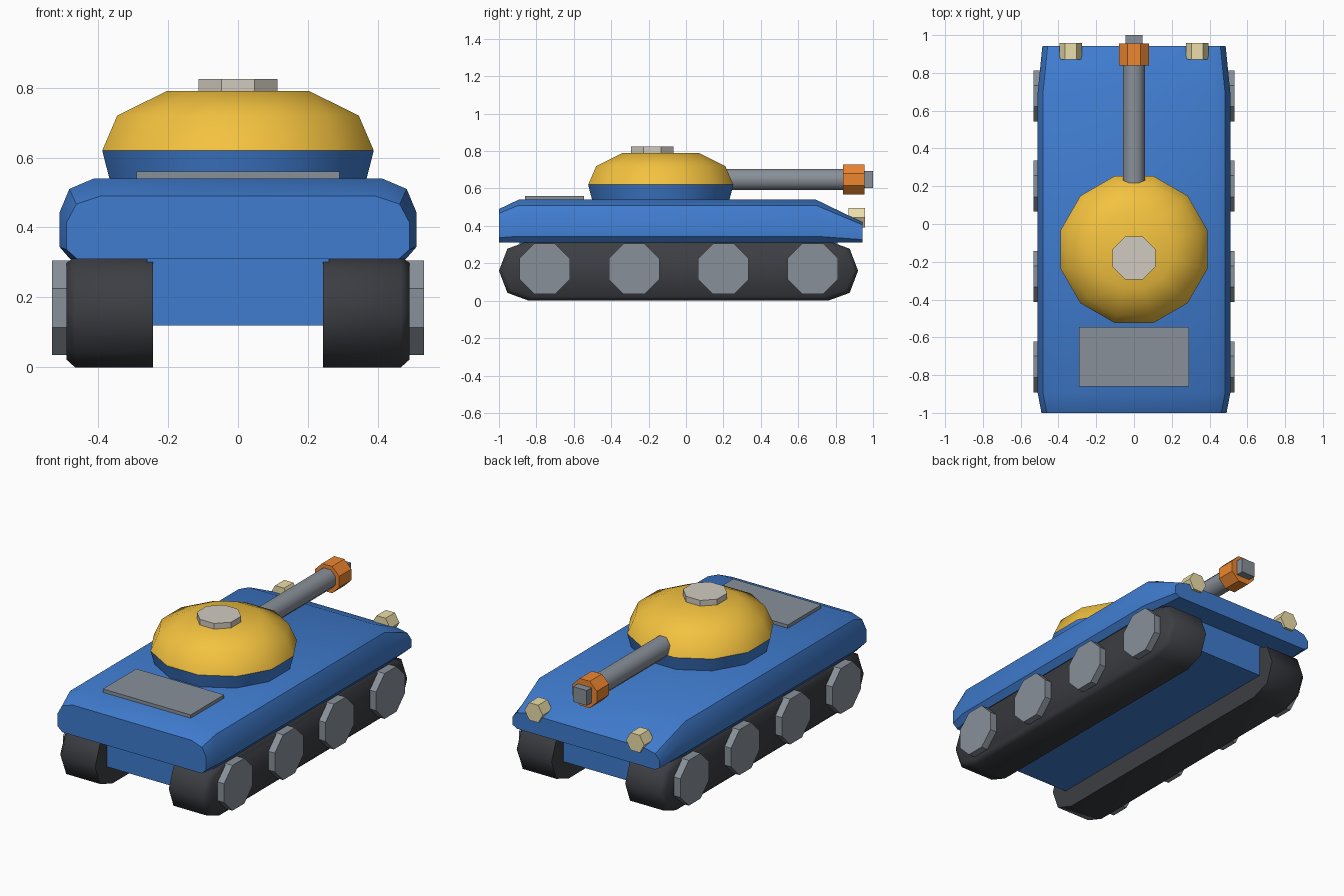
import bpy, bmesh, math

if "Cube" in bpy.data.objects:
    bpy.data.objects.remove(bpy.data.objects["Cube"])


def material(name, r, g, b):
    m = bpy.data.materials.new(name)
    m.diffuse_color = (r, g, b, 1)
    m.use_nodes = True
    m.node_tree.nodes["Principled BSDF"].inputs["Base Color"].default_value = m.diffuse_color
    return m


BLUE = material("blue", 0.05, 0.2, 0.62)
YELLOW = material("yellow", 0.9, 0.54, 0.05)
ORANGE = material("orange", 0.85, 0.24, 0.03)
DARK = material("dark", 0.045, 0.048, 0.056)
STEEL = material("steel", 0.25, 0.28, 0.32)
CREAM = material("cream", 0.83, 0.73, 0.4)
PALE = material("pale", 0.64, 0.6, 0.53)


def loft(name, rings, mat, angle=40):
    """Skin a list of equal-length point rings and cap both ends."""
    bm = bmesh.new()
    loops = [[bm.verts.new(p) for p in ring] for ring in rings]
    n = len(loops[0])
    for a, b in zip(loops, loops[1:]):
        for i in range(n):
            j = (i + 1) % n
            bm.faces.new((a[i], a[j], b[j], b[i]))
    bm.faces.new(loops[0])
    bm.faces.new(loops[-1])
    bmesh.ops.recalc_face_normals(bm, faces=bm.faces)
    mesh = bpy.data.meshes.new(name)
    bm.to_mesh(mesh)
    bm.free()
    mesh.materials.append(mat)
    ob = bpy.data.objects.new(name, mesh)
    bpy.context.collection.objects.link(ob)
    if angle:
        bpy.ops.object.select_all(action='DESELECT')
        ob.select_set(True)
        bpy.context.view_layer.objects.active = ob
        bpy.ops.object.shade_smooth_by_angle(angle=math.radians(angle))
    return ob


def turned(name, axis, n, centre, steps, mat, flat=True, angle=40):
    """Stack of n-gons along an axis; steps are (position, apothem or radius)."""
    rings = []
    for pos, r in steps:
        if flat:
            r /= math.cos(math.pi / n)
        ring = []
        for i in range(n):
            t = 2 * math.pi * (i + (0.5 if flat else 0)) / n
            p = [centre[0] + r * math.cos(t), centre[1] + r * math.sin(t)]
            p.insert("xyz".index(axis), pos)
            ring.append(p)
        rings.append(ring)
    return loft(name, rings, mat, angle)


def box(name, x0, x1, y0, y1, z0, z1, mat):
    return loft(name, [[(x0, y0, z), (x1, y0, z), (x1, y1, z), (x0, y1, z)]
                       for z in (z0, z1)], mat, 0)


# Hull: rounded cross-section lofted along y
def hull_section(y, w, top):
    base, h = 0.31, top - 0.31
    half = [(w - 0.03, 0), (w, 0.15), (w, 0.58), (w - 0.028, 0.87), (w - 0.098, 1)]
    right = [(x, y, base + f * h) for x, f in half]
    return right + [(-x, y, z) for x, y, z in reversed(right)]


loft("hull", [hull_section(*s) for s in
              ((-1.0, 0.49, 0.49), (-0.895, 0.51, 0.54),
               (0.695, 0.51, 0.54), (0.943, 0.485, 0.42))], BLUE)
box("lower_hull", -0.26, 0.26, -0.89, 0.81, 0.12, 0.33, BLUE)
box("engine_cover", -0.29, 0.29, -0.86, -0.545, 0.53, 0.56, STEEL)

# Turret with its ring and hatch
TC = (0, -0.135)
turned("turret_ring", "z", 12, TC, [(0.53, 0.365), (0.62, 0.388)], BLUE)
turned("turret", "z", 12, TC, [(0.62, 0.388), (0.72, 0.345), (0.79, 0.203)], YELLOW, angle=50)
turned("hatch", "z", 8, (0, -0.18), [(0.78, 0.113), (0.824, 0.113)], PALE, angle=30)

# Gun
turned("barrel", "y", 8, (0, 0.648), [(0.1, 0.057), (0.85, 0.057)], STEEL, angle=50)
turned("muzzle", "y", 8, (0, 0.648), [(0.84, 0.08), (0.955, 0.08)], ORANGE, angle=30)
box("muzzle_tip", -0.045, 0.045, 0.95, 1.0, 0.603, 0.693, STEEL)

# Parts repeated on both sides
track_profile = [(-0.96, 0), (-0.915, 0.118), (-0.8, 0.16), (0.8, 0.16),
                 (0.915, 0.118), (0.96, 0), (0.915, -0.118), (0.8, -0.16), (-0.8, -0.16),
                 (-0.915, -0.118)]
for side, s in (("left", -1), ("right", 1)):
    rings = [[(s * x, -0.04 + y * fy, 0.16 + z * fz) for y, z in track_profile]
             for x, fy, fz in ((0.243, 1, 1), (0.465, 1, 1), (0.49, 0.975, 0.86))]
    loft("track_" + side, rings, DARK, 50)
    for i in range(4):
        turned(f"wheel_{side}_{i + 1}", "x", 8, (-0.756 + 0.478 * i, 0.17),
               [(s * 0.47, 0.135), (s * 0.532, 0.135)], STEEL, angle=30)
    turned("headlight_" + side, "y", 6, (s * 0.335, 0.444),
           [(0.87, 0.06), (0.958, 0.06)], CREAM, flat=False, angle=30)
